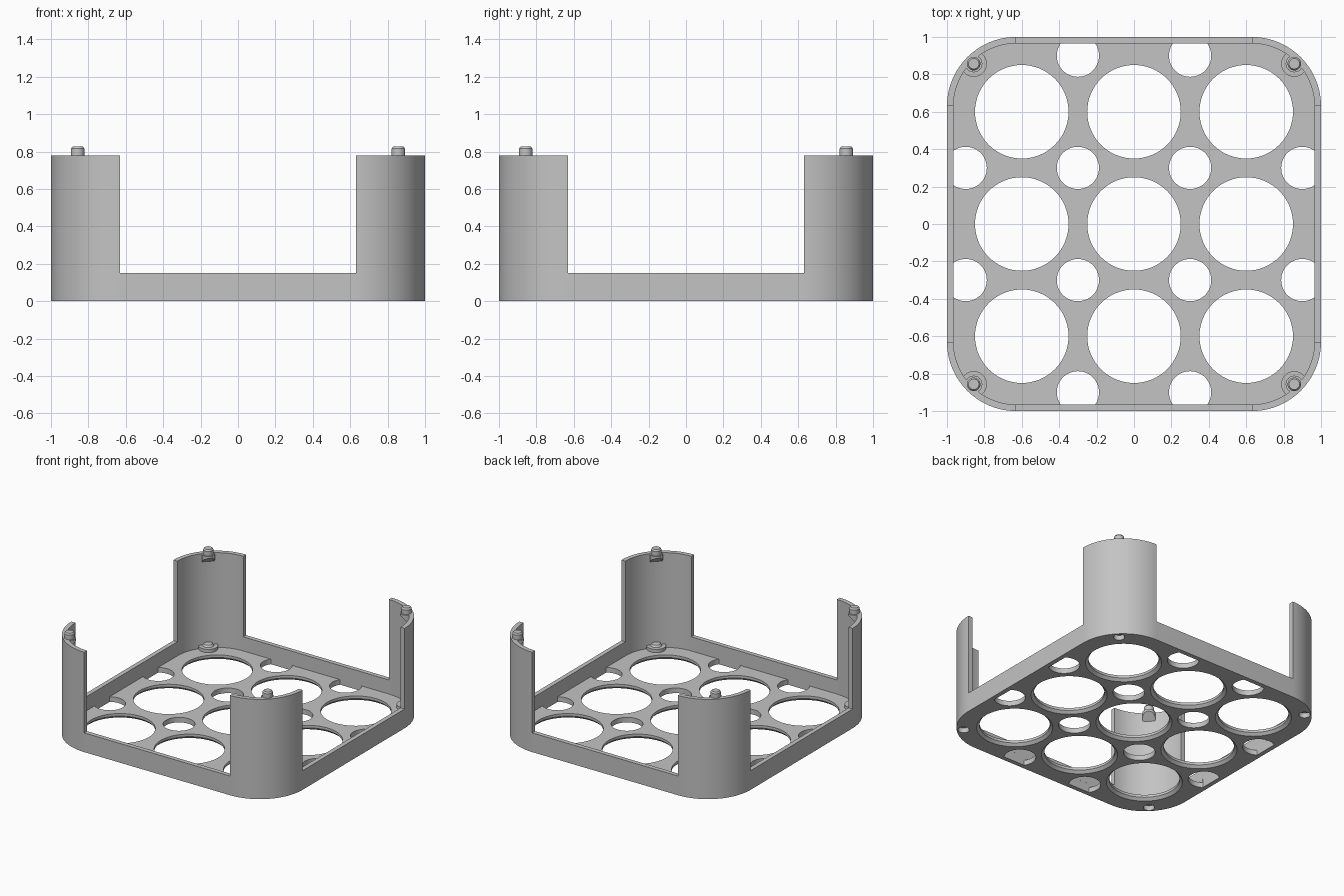
import bpy, bmesh, math
from mathutils import Vector

old = bpy.data.objects.get("Cube")
if old:
    bpy.data.objects.remove(old, do_unlink=True)

grey = bpy.data.materials.new("plain grey")
grey.use_nodes = True
COLOUR = (0.55, 0.55, 0.55, 1)
grey.diffuse_color = COLOUR
grey.node_tree.nodes["Principled BSDF"].inputs["Base Color"].default_value = COLOUR

CORNER = 0.63      # centre of each rounded corner
WALL = 0.035       # wall thickness
FLOOR = 0.04
RIM = 0.15         # height of the low sides
POST = 0.78        # height of the corner walls
PEG = 0.857        # peg and socket position


def make(name, bm):
    bmesh.ops.recalc_face_normals(bm, faces=bm.faces)
    mesh = bpy.data.meshes.new(name)
    bm.to_mesh(mesh)
    bm.free()
    mesh.materials.append(grey)
    obj = bpy.data.objects.new(name, mesh)
    bpy.context.collection.objects.link(obj)
    return obj


def loft(bm, rings):
    """Join equal-length rings of points into a capped solid."""
    loops = [[bm.verts.new(p) for p in ring] for ring in rings]
    n = len(loops[0])
    for a, b in zip(loops, loops[1:]):
        for i in range(n):
            j = (i + 1) % n
            bm.faces.new((a[i], a[j], b[j], b[i]))
    bm.faces.new(loops[0][::-1])
    bm.faces.new(loops[-1])


def circle(x, y, z, r, n=48):
    return [Vector((x + r * math.cos(math.tau * i / n),
                    y + r * math.sin(math.tau * i / n), z)) for i in range(n)]


def rounded_square(r, z, steps=24):
    points = []
    for k, (sx, sy) in enumerate(((1, 1), (-1, 1), (-1, -1), (1, -1))):
        for i in range(steps + 1):
            a = math.pi / 2 * (k + i / steps)
            points.append((sx * CORNER + r * math.cos(a), sy * CORNER + r * math.sin(a), z))
    return points


def cut(target, bm):
    """Subtract a solid from the target and discard the cutter."""
    cutter = make("cutter", bm)
    cutter.hide_render = True
    mod = target.modifiers.new("cut", 'BOOLEAN')
    mod.operation, mod.solver, mod.object = 'DIFFERENCE', 'EXACT', cutter
    bpy.context.view_layer.objects.active = target
    bpy.ops.object.modifier_apply(modifier=mod.name)
    bpy.data.objects.remove(cutter, do_unlink=True)


def smooth(obj):
    bpy.ops.object.select_all(action='DESELECT')
    obj.select_set(True)
    bpy.context.view_layer.objects.active = obj
    bpy.ops.object.shade_smooth_by_angle(angle=math.radians(30))


# Tray body: rounded block, hollowed out
outer = 1 - CORNER
inner = outer - WALL
bm = bmesh.new()
loft(bm, [rounded_square(outer, 0), rounded_square(outer, POST)])
tray = make("tray_body", bm)
bm = bmesh.new()
loft(bm, [rounded_square(inner, FLOOR), rounded_square(inner, 1)])
cut(tray, bm)

# Openings that leave the four corner walls standing
for wide_x, wide_y in ((CORNER, 1.2), (1.2, CORNER)):
    bm = bmesh.new()
    loft(bm, [[(sx * wide_x, sy * wide_y, z) for sx, sy in ((-1, -1), (1, -1), (1, 1), (-1, 1))]
              for z in (RIM, 1)])
    cut(tray, bm)

# Large floor holes, chamfered underneath
bm = bmesh.new()
for x in (-0.6, 0, 0.6):
    for y in (-0.6, 0, 0.6):
        loft(bm, [circle(x, y, -0.01, 0.28, 64), circle(x, y, 0.02, 0.25, 64),
                  circle(x, y, 0.1, 0.25, 64)])
cut(tray, bm)

# Small floor holes, trimmed flat where they meet the walls
limit = 1 - WALL
bm = bmesh.new()
for x in (-0.9, -0.3, 0.3, 0.9):
    for y in (-0.9, -0.3, 0.3, 0.9):
        if abs(x) > 0.5 and abs(y) > 0.5:
            continue
        rings = []
        for z in (-0.1, FLOOR + 0.03):
            ring = circle(x, y, z, 0.113)
            ring = [p for p in ring if max(abs(p.x), abs(p.y)) < limit]
            for p in circle(x, y, z, 0.113, 1440):
                if abs(max(abs(p.x), abs(p.y)) - limit) < 0.0003:
                    ring.append(p)
            ring.sort(key=lambda p: math.atan2(p.y - y, p.x - x))
            rings.append(ring)
        loft(bm, rings)
cut(tray, bm)

# Sockets under the corners
corners = [(sx, sy) for sx in (-1, 1) for sy in (-1, 1)]
bm = bmesh.new()
for sx, sy in corners:
    loft(bm, [circle(sx * PEG, sy * PEG, z, 0.04, 32) for z in (-0.1, FLOOR + 0.005)])
cut(tray, bm)
smooth(tray)


def inside_wall(ring, sx, sy):
    """Pull points back so they stay within the corner wall."""
    centre = Vector((sx * CORNER, sy * CORNER, 0))
    result = []
    for p in ring:
        d = Vector((p.x, p.y, 0)) - centre
        if d.length > outer - 0.008:
            d *= (outer - 0.008) / d.length
        result.append(Vector((centre.x + d.x, centre.y + d.y, p.z)))
    return result


for sx, sy in corners:
    x, y = sx * PEG, sy * PEG
    place = ("back" if sy > 0 else "front") + ("_left" if sx > 0 else "_right")

    # Peg with a chamfered tip
    bm = bmesh.new()
    loft(bm, [circle(x, y, POST - 0.02, 0.036, 32), circle(x, y, 0.815, 0.036, 32),
              circle(x, y, 0.826, 0.028, 32)])
    smooth(make(place + "_peg", bm))

    # Sloping support beneath the peg
    top = inside_wall(circle(x, y, POST - 0.001, 0.046, 32), sx, sy)
    low = [Vector((p.x, p.y, POST - 0.055 - 0.6 * ((p.x - x) * sx + (p.y - y) * sy)))
           for p in top]
    bm = bmesh.new()
    loft(bm, [low, top])
    smooth(make(place + "_peg_support", bm))

    # Boss over the socket, with a small domed cap
    bm = bmesh.new()
    loft(bm, [inside_wall(circle(x, y, z, r, 32), sx, sy)
              for z, r in ((FLOOR - 0.002, 0.07), (0.065, 0.07), (0.065, 0.04),
                           (0.08, 0.03), (0.085, 0.015))])
    smooth(make(place + "_socket_boss", bm))
